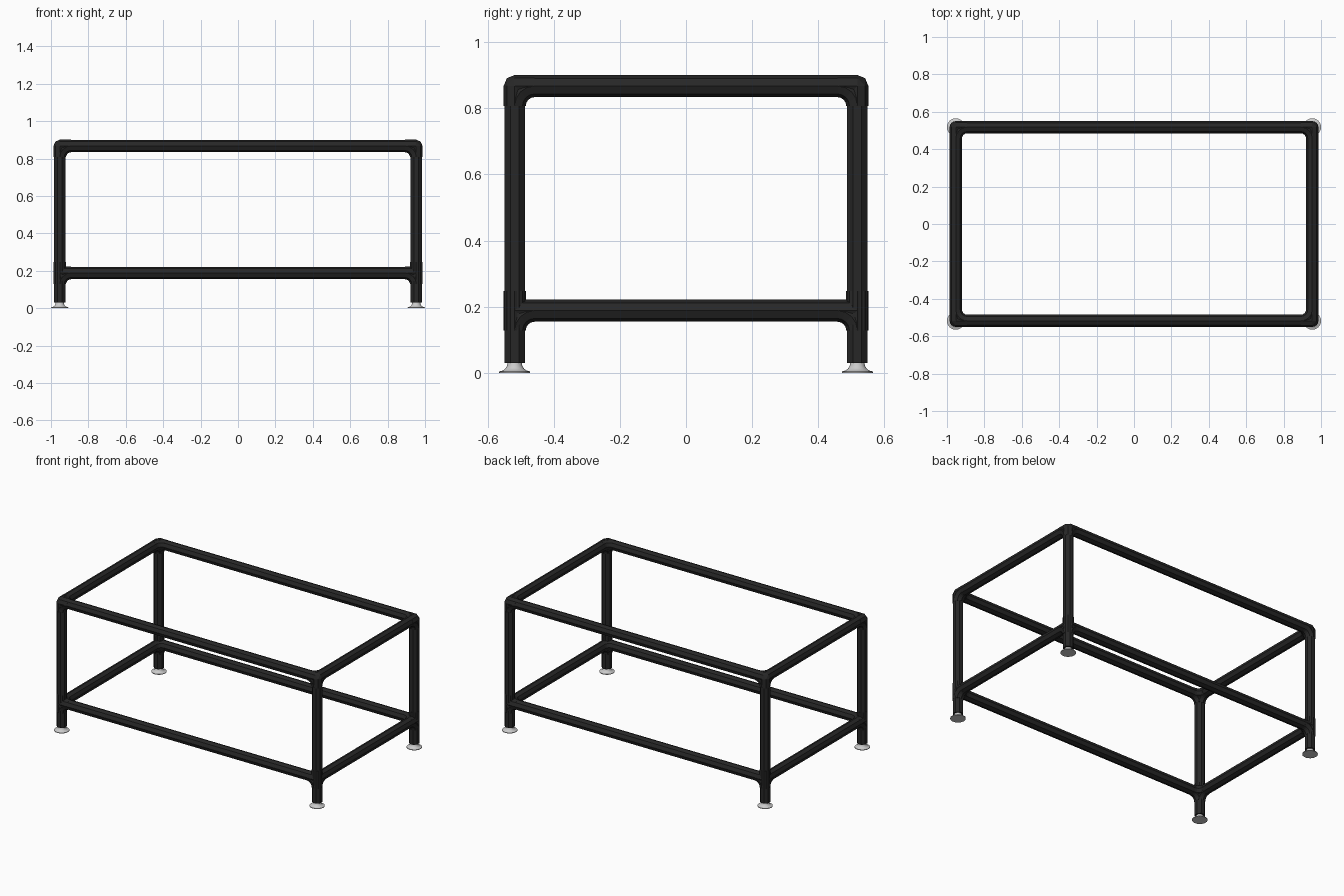
import bpy, bmesh, math
from mathutils import Vector, Matrix

cube = bpy.data.objects.get("Cube")
if cube:
    bpy.data.objects.remove(cube)


def material(name, value):
    m = bpy.data.materials.new(name)
    m.use_nodes = True
    m.diffuse_color = (value, value, value, 1)
    m.node_tree.nodes["Principled BSDF"].inputs["Base Color"].default_value = (value, value, value, 1)
    return m


BLACK = material("black pipe", 0.02)
STEEL = material("pale steel", 0.6)

PX, PY = 0.953, 0.518          # leg centres
TOP, LOW = 0.867, 0.188        # rail heights
R, SLEEVE, REACH = 0.033, 0.0335, 0.06
X, Y, Z = Vector((1, 0, 0)), Vector((0, 1, 0)), Vector((0, 0, 1))


def ring(bm, centre, u, v, radius, turn=0.0):
    """Octagon around centre in the plane of u and v."""
    angles = [turn + i * math.pi / 4 for i in range(8)]
    return [bm.verts.new(centre + radius * (u * math.cos(a) + v * math.sin(a))) for a in angles]


def skin(bm, rings):
    """Join a row of octagons into a capped tube."""
    for a, b in zip(rings, rings[1:]):
        for i in range(8):
            j = (i + 1) % 8
            bm.faces.new((a[i], a[j], b[j], b[i]))
    bm.faces.new(rings[0])
    bm.faces.new(rings[-1])


def tube(bm, a, b, radius, turn=0.0):
    d = (b - a).normalized()
    u = X if abs(d.z) > 0.5 else Z
    v = d.cross(u)
    skin(bm, [ring(bm, p, u, v, radius, turn) for p in (a, b)])


def bend(bm, centre, a, b):
    """Quarter-turn tube joining the arms along a and b."""
    pivot = centre + (a + b) * REACH
    rings = []
    for k in range(5):
        t = k * math.pi / 8
        out = -(a * math.cos(t) + b * math.sin(t))
        rings.append(ring(bm, pivot + out * REACH, out, a.cross(b), SLEEVE))
    skin(bm, rings)


def finish(bm, name, mat):
    bmesh.ops.recalc_face_normals(bm, faces=bm.faces)
    me = bpy.data.meshes.new(name)
    bm.to_mesh(me)
    bm.free()
    me.materials.append(mat)
    ob = bpy.data.objects.new(name, me)
    bpy.context.collection.objects.link(ob)
    return ob


def pipe(name, a, b, turn=0.0):
    bm = bmesh.new()
    tube(bm, a, b, R, turn)
    return finish(bm, name, BLACK)


def fitting(name, centre, arms, bends, through):
    bm = bmesh.new()
    for d in arms:
        tube(bm, centre, centre + d * REACH, SLEEVE)
    for a, b in bends:
        bend(bm, centre, a, b)
    # chamfered outer corner between the arm ends
    if not through:
        pts = []
        for d in (X, Y, Z):
            u = X if d == Z else Z
            pts += ring(bm, centre, u, d.cross(u), SLEEVE)
        hull = bmesh.ops.convex_hull(bm, input=pts)
        bmesh.ops.delete(bm, geom=list({g for g in hull["geom_interior"]
                                        if isinstance(g, bmesh.types.BMVert)}), context='VERTS')
    return finish(bm, name, BLACK)


def foot(name, x, y):
    """Flared levelling foot turned from a profile."""
    profile = [(0.047, 0), (0.047, 0.004), (0.036, 0.007), (0.028, 0.013),
               (0.023, 0.021), (0.021, 0.034)]
    bm = bmesh.new()
    rows = []
    for r, z in profile:
        rows.append(bmesh.ops.create_circle(bm, segments=24, radius=r,
                    matrix=Matrix.Translation((x, y, z)))["verts"])
    for a, b in zip(rows, rows[1:]):
        for i in range(24):
            j = (i + 1) % 24
            bm.faces.new((a[i], a[j], b[j], b[i]))
    bm.faces.new(rows[0])
    bm.faces.new(rows[-1])
    ob = finish(bm, name, STEEL)
    bpy.ops.object.select_all(action='DESELECT')
    ob.select_set(True)
    bpy.context.view_layer.objects.active = ob
    bpy.ops.object.shade_smooth_by_angle(angle=math.radians(40))


# Rails at both heights
for level, z in (("top", TOP), ("lower", LOW)):
    for side, s in (("front", -1), ("back", 1)):
        pipe(f"{level}_{side}_rail", Vector((-PX + REACH, s * PY, z)), Vector((PX - REACH, s * PY, z)))
    for side, s in (("right", -1), ("left", 1)):
        pipe(f"{level}_{side}_rail", Vector((s * PX, -PY + REACH, z)), Vector((s * PX, PY - REACH, z)))

# Legs, corner fittings and feet
for fb, sy in (("front", -1), ("back", 1)):
    for lr, sx in (("right", -1), ("left", 1)):
        tag = f"{fb}_{lr}"
        x, y = sx * PX, sy * PY
        ix, iy = -sx * X, -sy * Y      # directions pointing inwards
        pipe(f"{tag}_leg", Vector((x, y, 0.03)), Vector((x, y, TOP - REACH)), math.pi / 8)
        fitting(f"{tag}_top_elbow", Vector((x, y, TOP)), (ix, iy, -Z),
                ((ix, iy), (ix, -Z), (iy, -Z)), False)
        fitting(f"{tag}_lower_joint", Vector((x, y, LOW)), (ix, iy, Z, -Z),
                ((ix, iy), (ix, -Z), (iy, -Z)), True)
        foot(f"{tag}_foot", x, y)
